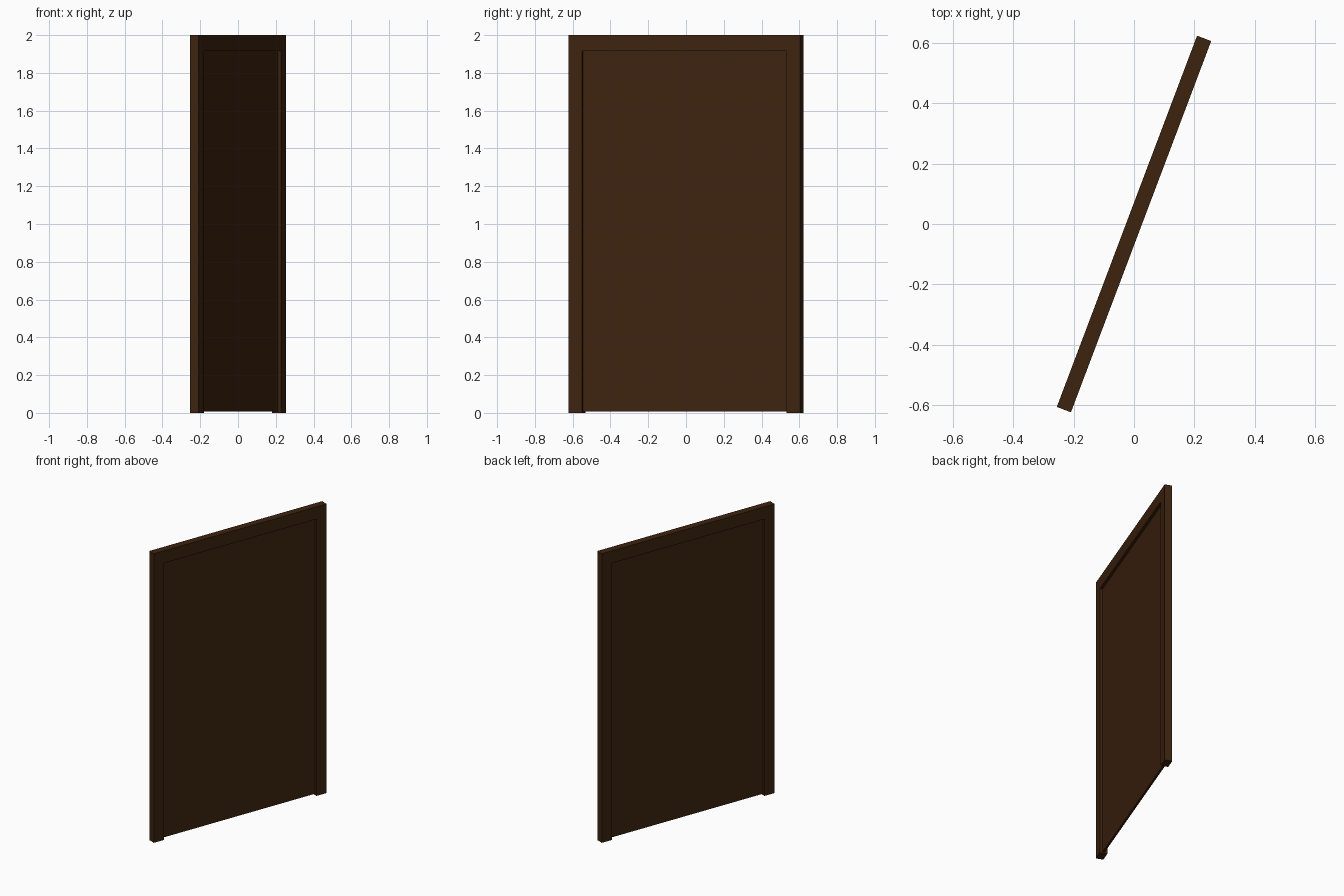
import bpy, math
from mathutils import Matrix

if "Cube" in bpy.data.objects:
    bpy.data.objects.remove(bpy.data.objects["Cube"])

ANGLE = math.radians(69.3)      # the whole door is turned about z
HALF, THICK, JAMB, TOP, LINTEL = 0.656, 0.05, 0.077, 2.0, 0.085
ROT = Matrix.Rotation(ANGLE, 4, 'Z')

wood = bpy.data.materials.new("dark brown wood")
wood.diffuse_color = (0.048, 0.0170, 0.0045, 1)
wood.use_nodes = True
wood.node_tree.nodes["Principled BSDF"].inputs["Base Color"].default_value = wood.diffuse_color


def box(name, u0, u1, z0, z1, thick):
    """Box spanning u0..u1 along the door, z0..z1 in height."""
    bpy.ops.mesh.primitive_cube_add(size=1)
    ob = bpy.context.object
    ob.name = name
    place = Matrix.Translation(((u0 + u1) / 2, 0, (z0 + z1) / 2))
    ob.data.transform(ROT @ place @ Matrix.Diagonal((u1 - u0, thick, z1 - z0, 1)))
    ob.data.materials.append(wood)
    return ob


# frame: two side jambs and the lintel between them
inner = HALF - JAMB
box("left_jamb", -HALF, -inner, 0, TOP, THICK)
box("right_jamb", inner, HALF, 0, TOP, THICK)
box("lintel", -inner, inner, TOP - LINTEL, TOP, THICK)

# recessed door leaf
box("door_panel", -inner, inner, 0.008, TOP - LINTEL, THICK - 0.036)
